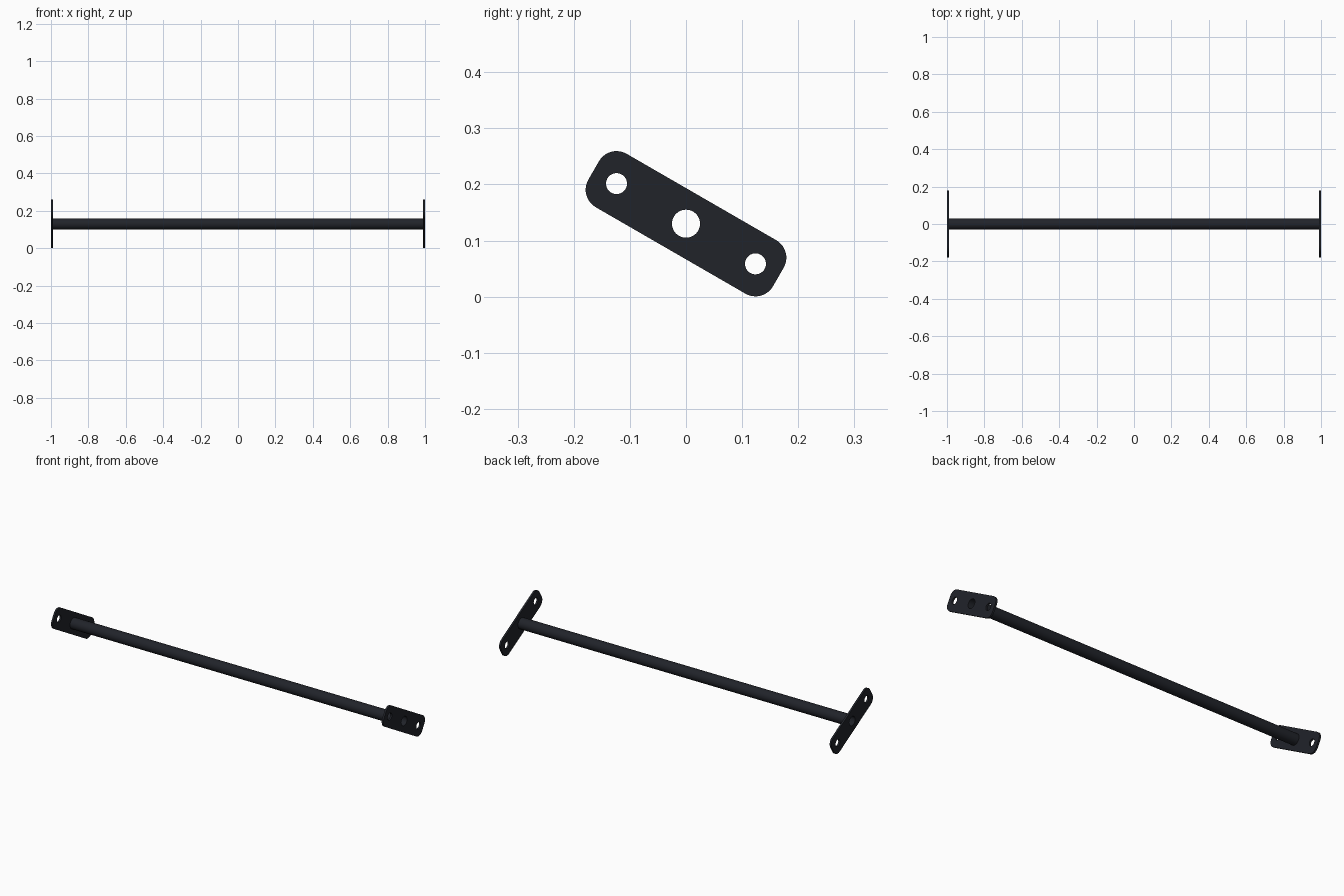
import bpy
from math import sin, cos, pi, radians

if "Cube" in bpy.data.objects:
    bpy.data.objects.remove(bpy.data.objects["Cube"])

CENTRE_Z = 0.13
TILT = radians(-30)

steel = bpy.data.materials.new("black_steel")
steel.diffuse_color = (0.015, 0.017, 0.023, 1)
steel.use_nodes = True
steel.node_tree.nodes["Principled BSDF"].inputs["Base Color"].default_value = steel.diffuse_color


def circle(cx, r, n=48):
    return [(cx + r * cos(2 * pi * i / n), r * sin(2 * pi * i / n)) for i in range(n)]


def rounded_rect(hx, hy, r, n=10):
    pts = []
    for q, (sx, sy) in enumerate([(1, 1), (-1, 1), (-1, -1), (1, -1)]):
        for i in range(n + 1):
            a = (q + i / n) * pi / 2
            pts.append((sx * (hx - r) + r * cos(a), sy * (hy - r) + r * sin(a)))
    return pts


def extruded(name, loops, x, half_depth):
    """Fill an outline with its holes and extrude it along the x axis."""
    curve = bpy.data.curves.new(name, 'CURVE')
    curve.dimensions = '2D'
    curve.fill_mode = 'BOTH'
    curve.extrude = half_depth
    for loop in loops:
        spline = curve.splines.new('POLY')
        spline.points.add(len(loop) - 1)
        for p, (u, v) in zip(spline.points, loop):
            p.co = (u * cos(TILT) - v * sin(TILT), u * sin(TILT) + v * cos(TILT), 0, 1)
        spline.use_cyclic_u = True
    obj = bpy.data.objects.new(name, curve)
    bpy.context.collection.objects.link(obj)
    obj.location = (x, 0, CENTRE_Z)
    obj.rotation_euler = (pi / 2, 0, pi / 2)
    bpy.ops.object.select_all(action='DESELECT')
    obj.select_set(True)
    bpy.context.view_layer.objects.active = obj
    bpy.ops.object.convert(target='MESH')
    obj = bpy.context.object
    obj.name = name
    obj.data.materials.clear()
    obj.data.materials.append(steel)
    bpy.ops.object.shade_smooth_by_angle(angle=radians(30))
    return obj


# Hollow bar running the full length, flush with the plates' outer faces
extruded("tube", [circle(0, 0.03), circle(0, 0.025)], 0, 1.0)

# Tilted mounting plates with two bolt holes and a seat for the tube
for side, x in (("left", -0.995), ("right", 0.995)):
    extruded(side + "_mounting_plate",
             [rounded_rect(0.19, 0.055, 0.036), circle(0, 0.03),
              circle(-0.143, 0.0187), circle(0.143, 0.0187)], x, 0.005)
